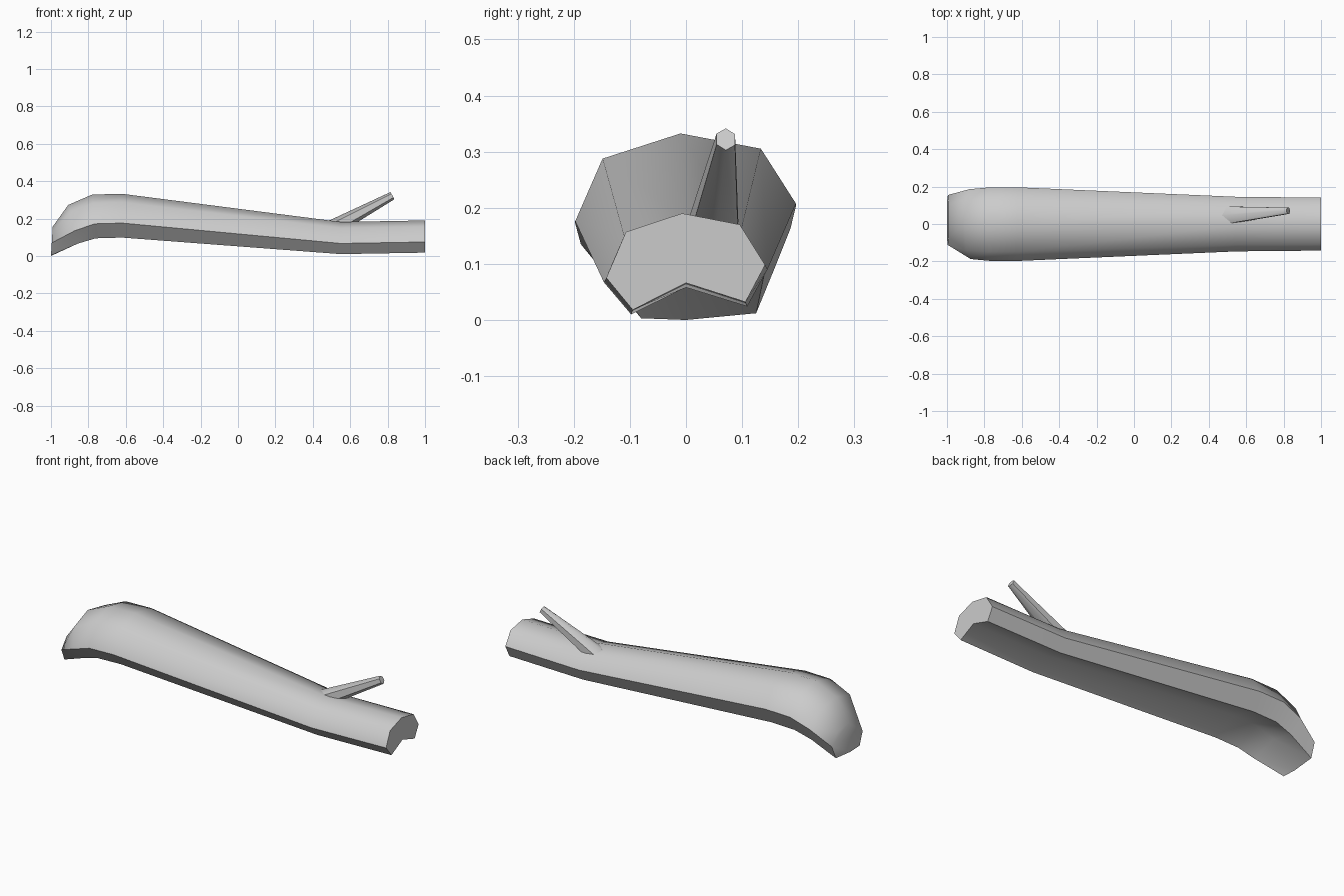
import bpy, bmesh, math
from mathutils import Matrix, Vector

cube = bpy.data.objects.get("Cube")
if cube:
    bpy.data.objects.remove(cube)

# Single wood colour
wood = bpy.data.materials.new("grey_wood")
wood.use_nodes = True
grey = (0.6, 0.6, 0.6, 1)
wood.diffuse_color = grey
wood.node_tree.nodes["Principled BSDF"].inputs["Base Color"].default_value = grey

# Log cross-section (y, z about its centre) with a notch underneath
SECTION = [(-.107, .082), (-.007, .115), (.096, .095), (.141, .023),
           (.106, -.043), (0, -.009), (-.095, -.057), (-.142, 0)]
# Blunt root end (y, z)
ROOT = [(-.07, .13), (0, .157), (.105, .143), (.155, .085),
        (.125, .012), (0, 0), (-.08, .003), (-.112, .07)]
# Stations: x, centre z, width scale, height scale, lean of the ring
STATIONS = [(-.873, .135, 1.32, 1.2, -.25), (-.767, .172, 1.39, 1.36, -.08),
            (-.62, .176, 1.39, 1.36, 0), (.55, .067, 1.03, 1, 0),
            (1, .075, 1, 1, 0)]


def finish(name, bm):
    bmesh.ops.recalc_face_normals(bm, faces=bm.faces)
    mesh = bpy.data.meshes.new(name)
    bm.to_mesh(mesh)
    bm.free()
    mesh.materials.append(wood)
    obj = bpy.data.objects.new(name, mesh)
    bpy.context.collection.objects.link(obj)
    bpy.ops.object.select_all(action='DESELECT')
    obj.select_set(True)
    bpy.context.view_layer.objects.active = obj
    bpy.ops.object.shade_smooth_by_angle(angle=math.radians(55))


def loft(name, rings):
    bm = bmesh.new()
    loops = [[bm.verts.new(p) for p in ring] for ring in rings]
    n = len(loops[0])
    for a, b in zip(loops, loops[1:]):
        for i in range(n):
            j = (i + 1) % n
            bm.faces.new((a[i], a[j], b[j], b[i]))
    bm.faces.new(loops[0])
    bm.faces.new(loops[-1])
    finish(name, bm)


# Log trunk
rings = [[(-1 + z * .06, y, z) for y, z in ROOT]]
for x, cz, w, h, lean in STATIONS:
    rings.append([(x + lean * z * h, y * w, cz + z * h) for y, z in SECTION])
loft("log_trunk", rings)

# Tapered side branch, its foot sunk into the trunk
foot, tip = Vector((.47, .045, .131)), Vector((.825, .071, .322))
axis = (tip - foot).normalized()
side = Vector((0, 1, 0)).cross(axis).normalized()
across = axis.cross(side)
branch = []
for centre, ry, rz in ((foot, .057, .046), (tip, .019, .022)):
    branch.append([centre + across * ry * math.cos(a) + side * rz * math.sin(a)
                   for a in (math.tau * (i + .5) / 6 for i in range(6))])
loft("side_branch", branch)
